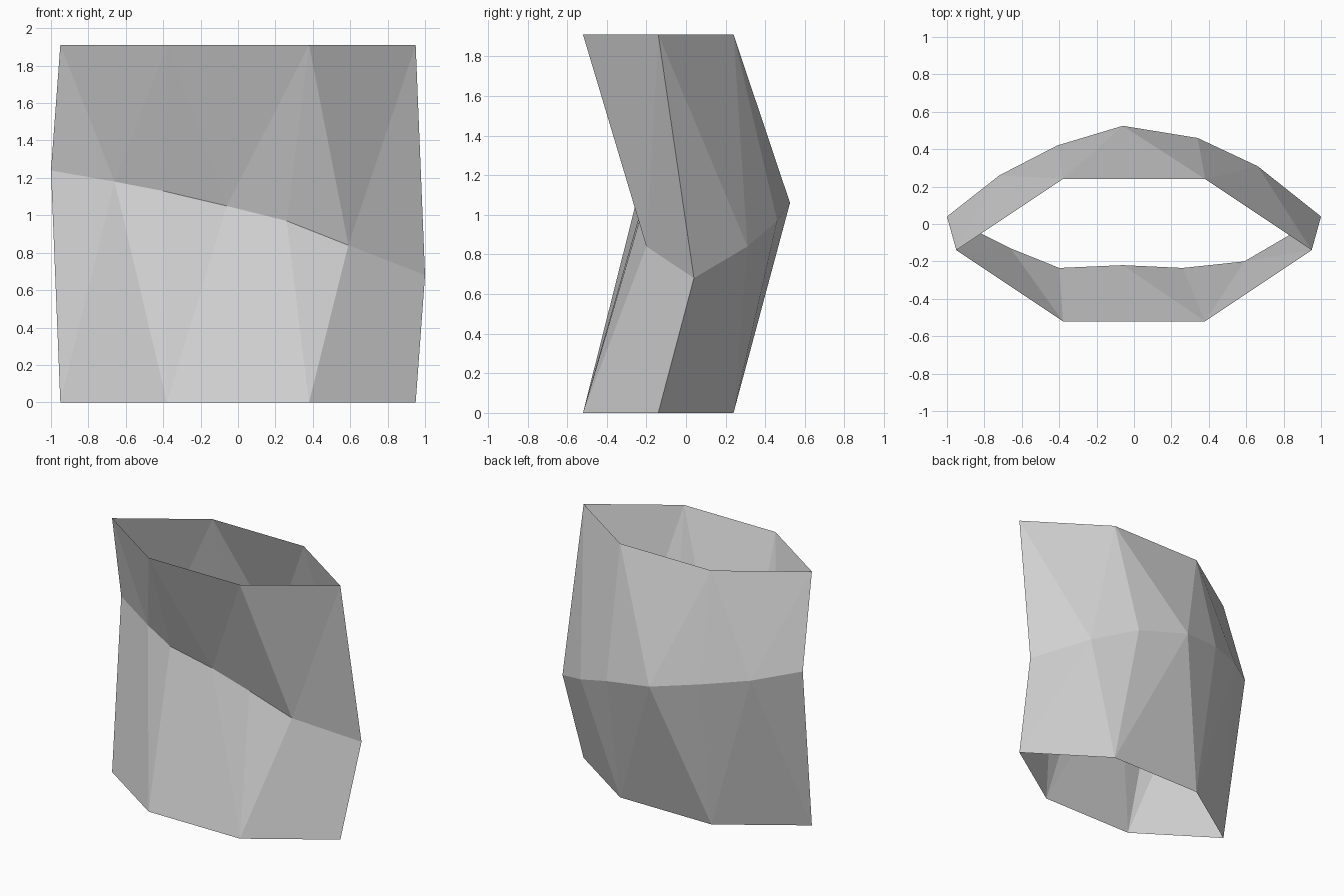
import bpy
import bmesh
from mathutils import Vector

# Remove the default cube
default_cube = bpy.data.objects.get("Cube")
if default_cube:
    bpy.data.objects.remove(default_cube, do_unlink=True)

HEIGHT = 1.91


def make_material(name, colour):
    material = bpy.data.materials.new(name)
    material.use_nodes = True
    material.diffuse_color = colour
    for node in material.node_tree.nodes:
        if node.type == 'BSDF_PRINCIPLED':
            node.inputs["Base Color"].default_value = colour
    return material


def hexagon_rim(bm, z):
    """Six-sided rim, counted from the -x corner along the front."""
    centre_y, depth, wide, narrow = -0.14, 0.38, 0.95, 0.38
    outline = [(-wide, 0), (-narrow, -depth), (narrow, -depth),
               (wide, 0), (narrow, depth), (-narrow, depth)]
    return [bm.verts.new((x, centre_y + y, z)) for x, y in outline]


def fan_band(bm, rim, waist):
    """Join each rim corner to three neighbouring waist points."""
    for i, corner in enumerate(rim):
        before, middle = waist[2 * i - 1], waist[2 * i]
        after = waist[2 * i + 1]
        following = rim[(i + 1) % len(rim)]
        bm.faces.new((corner, before, middle))
        bm.faces.new((corner, middle, after))
        bm.faces.new((corner, after, following))


# Slanted waist crease: front points left to right, then back points
crease_path = [
    Vector((-1.0, 0.04, 1.24)), Vector((-0.66, -0.13, 1.18)),
    Vector((-0.4, -0.235, 1.13)), Vector((-0.06, -0.22, 1.05)),
    Vector((0.26, -0.235, 0.97)), Vector((0.59, -0.2, 0.84)),
    Vector((1.0, 0.04, 0.68)), Vector((0.66, 0.31, 0.84)),
    Vector((0.34, 0.46, 0.97)), Vector((-0.06, 0.525, 1.06)),
    Vector((-0.41, 0.42, 1.13)), Vector((-0.72, 0.26, 1.18)),
]

# Open folded tube: upper and lower bands share the crease
bm = bmesh.new()
waist = [bm.verts.new(point) for point in crease_path]
for rim_height in (0, HEIGHT):
    fan_band(bm, hexagon_rim(bm, rim_height), waist)
bmesh.ops.recalc_face_normals(bm, faces=bm.faces[:])

# Make sure the faces point outwards
bm.normal_update()
outward = sum(face.normal.dot(face.calc_center_median() * Vector((1, 1, 0)))
              for face in bm.faces)
if outward < 0:
    bmesh.ops.reverse_faces(bm, faces=bm.faces[:])

mesh = bpy.data.meshes.new("folded_tube")
bm.to_mesh(mesh)
bm.free()
mesh.materials.append(make_material("light_grey", (0.65, 0.65, 0.65, 1.0)))
tube = bpy.data.objects.new("folded_tube", mesh)
bpy.context.collection.objects.link(tube)
